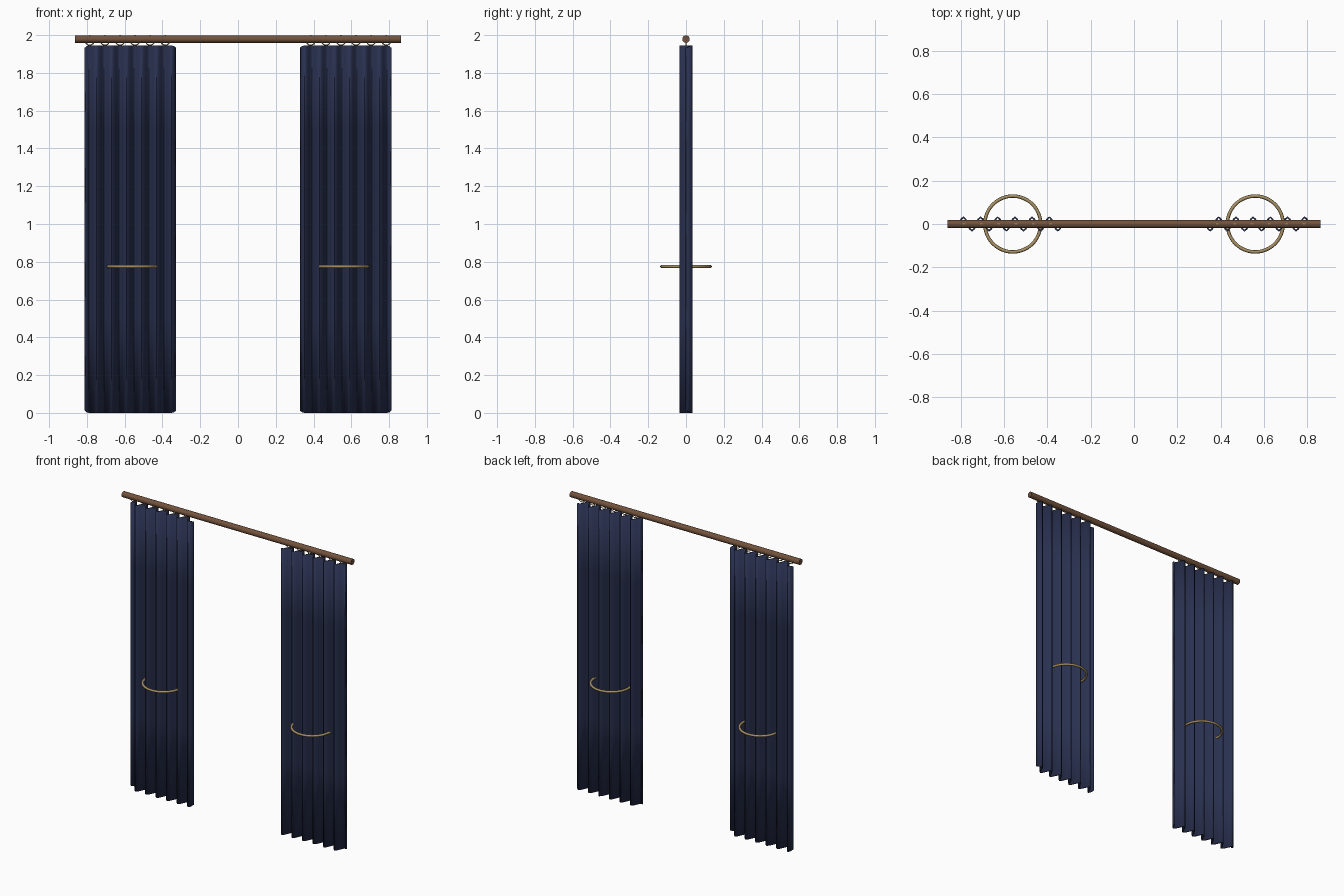
import bpy, bmesh, math

if "Cube" in bpy.data.objects:
    bpy.data.objects.remove(bpy.data.objects["Cube"])

def mat(name, rgb):
    m = bpy.data.materials.new(name)
    m.diffuse_color = (*rgb, 1)
    m.use_nodes = True
    m.node_tree.nodes["Principled BSDF"].inputs["Base Color"].default_value = m.diffuse_color
    return m

NAVY = mat("navy cloth", (0.022, 0.030, 0.078))
BROWN = mat("brown wood", (0.17, 0.085, 0.045))
GOLD = mat("gold", (0.40, 0.29, 0.13))

def finish(ob, name, m, angle=40):
    ob.name = name
    ob.data.materials.append(m)
    bpy.ops.object.select_all(action='DESELECT')
    ob.select_set(True)
    bpy.context.view_layer.objects.active = ob
    bpy.ops.object.shade_smooth_by_angle(angle=math.radians(angle))

def torus(name, loc, major, minor, rot=(0, 0, 0), seg=32, mseg=8):
    bpy.ops.mesh.primitive_torus_add(location=loc, rotation=rot, major_radius=major,
                                     minor_radius=minor, major_segments=seg, minor_segments=mseg)
    finish(bpy.context.object, name, GOLD, 60)

# pleated cloth: sine wave swept up, slightly rounded corners, thickened
def curtain(name, side):
    pleats, per, width, amp, top = 6, 8, 0.476, 0.031, 1.945
    n = pleats * per
    bm = bmesh.new()
    cols = []
    for i in range(n + 1):
        x = side * (0.808 - width * i / n)
        y = amp * math.sin(2 * math.pi * i / per)
        edge = min(i, n - i)
        trim = {0: 0.012, 1: 0.003}.get(edge, 0)
        zs = [trim, 0.5, 1.0, 1.5, top - trim]
        cols.append([bm.verts.new((x, y, z)) for z in zs])
    for a, b in zip(cols, cols[1:]):
        for j in range(len(a) - 1):
            bm.faces.new((a[j], b[j], b[j + 1], a[j + 1]))
    bmesh.ops.recalc_face_normals(bm, faces=bm.faces)
    me = bpy.data.meshes.new(name)
    bm.to_mesh(me)
    bm.free()
    ob = bpy.data.objects.new(name, me)
    bpy.context.collection.objects.link(ob)
    finish(ob, name, NAVY, 60)
    s = ob.modifiers.new("thickness", 'SOLIDIFY')
    s.thickness = 0.008
    s.offset = 0

# rod
bpy.ops.mesh.primitive_cylinder_add(vertices=24, radius=0.0195, depth=1.725,
                                    location=(0, 0, 1.979), rotation=(0, math.pi / 2, 0))
finish(bpy.context.object, "curtain_rod", BROWN)

for side, label in ((-1, "left"), (1, "right")):
    curtain(label + "_curtain", side)
    # tieback hoop
    torus(label + "_tieback", (side * 0.56, 0, 0.775), 0.129, 0.008, seg=48)
    # hanging rings
    for i in range(6):
        torus(f"{label}_ring_{i + 1}", (side * (0.785 - 0.08 * i), 0, 1.972),
              0.025, 0.003, (math.pi / 2, 0, 0), seg=20, mseg=6)
